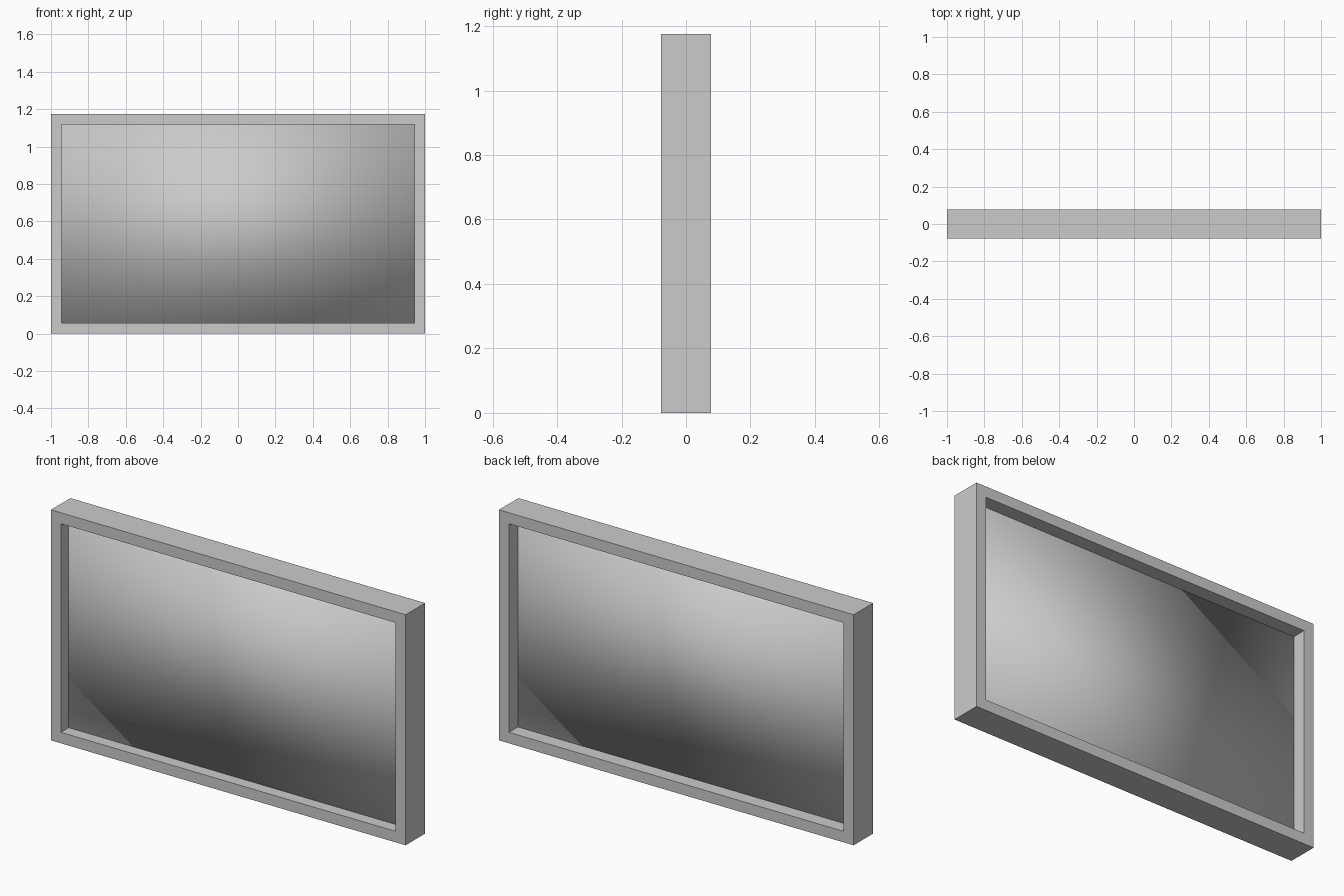
import bpy, bmesh
from mathutils import Matrix, Vector

if "Cube" in bpy.data.objects:
    bpy.data.objects.remove(bpy.data.objects["Cube"])

W, D, H, B = 2.0, 0.156, 1.175, 0.056   # width, depth, height, border


def box(bm, size, center):
    m = Matrix.Translation(center) @ Matrix.Diagonal((*size, 1))
    bmesh.ops.create_cube(bm, size=1, matrix=m)


def finish(bm, name, smooth=False):
    bmesh.ops.recalc_face_normals(bm, faces=bm.faces)
    for f in bm.faces:
        f.smooth = smooth
    me = bpy.data.meshes.new(name)
    bm.to_mesh(me)
    bm.free()
    ob = bpy.data.objects.new(name, me)
    bpy.context.collection.objects.link(ob)
    return ob


# Frame: box with front and back inset, then opened through
bm = bmesh.new()
box(bm, (W, D, H), Vector((0, 0, H / 2)))
bm.normal_update()
ends = [f for f in bm.faces if abs(f.normal.y) > 0.9]
bmesh.ops.inset_individual(bm, faces=ends, thickness=B, use_even_offset=True)
rims = [e for f in ends for e in f.edges]
bmesh.ops.delete(bm, geom=ends, context='FACES_ONLY')
bmesh.ops.bridge_loops(bm, edges=rims)
finish(bm, "frame")

# Thin recessed panel filling the opening, smooth shaded
y0, y1 = -0.016, 0.006
bm = bmesh.new()
box(bm, (W - 2 * B, y1 - y0, H - 2 * B), Vector((0, (y0 + y1) / 2, H / 2)))
finish(bm, "panel", smooth=True)
